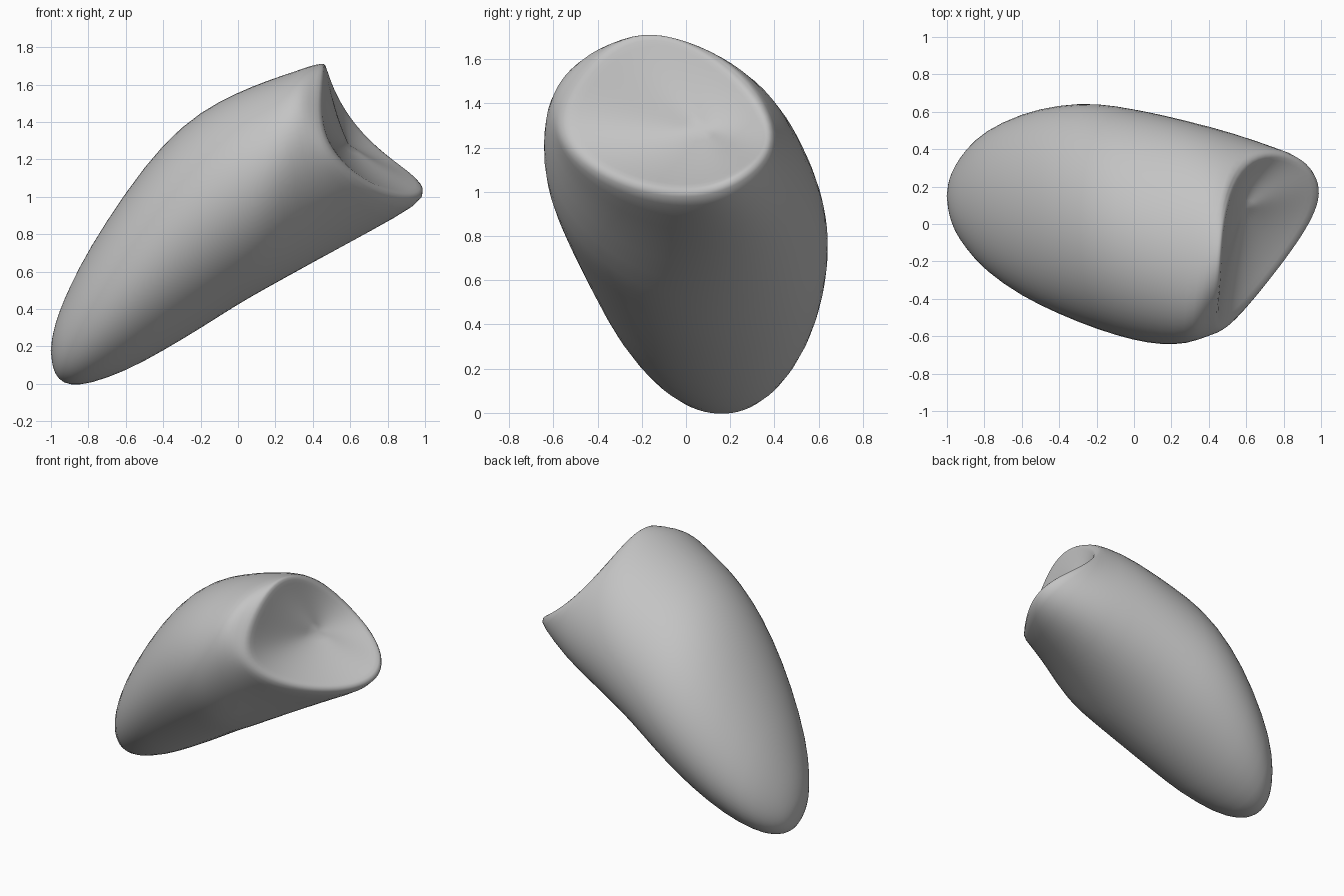
import bpy
import bmesh
from math import cos, sin, pi
from mathutils import Vector

SEGMENTS = 32

cube = bpy.data.objects.get("Cube")
if cube:
    bpy.data.objects.remove(cube, do_unlink=True)


def loop_through(*points):
    """Smooth closed loop through an even number of points, starting at the top."""
    n = len(points)
    loop = []
    for i in range(SEGMENTS):
        p = Vector((0, 0, 0))
        for k, q in enumerate(points):
            t = 2 * pi * (i / SEGMENTS - k / n)
            waves = sum(2 * cos(m * t) for m in range(1, n // 2))
            p += Vector(q) * (1 + waves + cos(n / 2 * t)) / n
        loop.append(p)
    return loop


def upright_slice(x, top, bottom, front, back):
    """Cross-section at x, leaning towards the front as the body rises."""
    mid_y, mid_z = (front + back) / 2, (top + bottom) / 2
    lean = 0.05 * min(1, mid_z)
    return loop_through((x, mid_y - lean, top), (x, front, mid_z + lean),
                        (x, mid_y + lean, bottom), (x, back, mid_z - lean))


# Rounded body: x, top, bottom, front, back
slices = [
    (-0.99, 0.27, 0.08, 0.05, 0.24),
    (-0.96, 0.38, 0.02, -0.04, 0.31),
    (-0.9, 0.52, -0.01, -0.13, 0.4),
    (-0.8, 0.72, -0.005, -0.25, 0.5),
    (-0.6, 1.03, 0.065, -0.39, 0.595),
    (-0.4, 1.29, 0.175, -0.485, 0.64),
    (-0.2, 1.46, 0.295, -0.565, 0.65),
    (0, 1.56, 0.425, -0.625, 0.615),
    (0.15, 1.62, 0.51, -0.648, 0.585),
]
rings = [upright_slice(*s) for s in slices]

# Tilted loops leading to the slanted end
rings.append(loop_through((0.32, -0.1, 1.675), (0.29, -0.64, 1.24),
                          (0.42, 0.05, 0.66), (0.4, 0.52, 1.16)))
rings.append(loop_through((0.42, -0.1, 1.705), (0.39, -0.605, 1.3),
                          (0.7, 0.03, 0.82), (0.64, 0.44, 1.19)))

# Rolled lip, then the rim, each dipping towards the back
rings.append(loop_through(
    (0.45, -0.1, 1.71), (0.42, -0.43, 1.595), (0.43, -0.59, 1.31), (0.63, -0.41, 1.06),
    (0.89, -0.07, 0.95), (0.985, 0.2, 0.99), (0.83, 0.39, 1.16), (0.555, 0.3, 1.47)))
rim = loop_through(
    (0.47, -0.1, 1.71), (0.45, -0.42, 1.59), (0.47, -0.56, 1.33), (0.65, -0.4, 1.11),
    (0.9, -0.07, 1.01), (1.0, 0.19, 1.05), (0.85, 0.36, 1.19), (0.58, 0.28, 1.46))
rings.append(rim)

# Shallow dish inside the rim
dish_centre = Vector((0.59, 0.08, 1.28))
inward = Vector((-0.7, 0, -0.7))
for s in (0.1, 0.25, 0.5, 0.75):
    rings.append([p.lerp(dish_centre, s) + inward * 0.02 * sin(pi * s) for p in rim])

# Skin the loops and close both ends
bm = bmesh.new()
loops = [[bm.verts.new(p) for p in ring] for ring in rings]
for a, b in zip(loops, loops[1:]):
    for i in range(SEGMENTS):
        j = (i + 1) % SEGMENTS
        bm.faces.new((a[i], a[j], b[j], b[i]))
for loop, tip in ((loops[0], (-1.003, 0.15, 0.18)), (loops[-1], dish_centre)):
    pole = bm.verts.new(tip)
    for i in range(SEGMENTS):
        bm.faces.new((loop[i], loop[(i + 1) % SEGMENTS], pole))
bmesh.ops.recalc_face_normals(bm, faces=bm.faces[:])
for face in bm.faces:
    face.smooth = True

mesh = bpy.data.meshes.new("hollow_ended_body")
bm.to_mesh(mesh)
bm.free()
body = bpy.data.objects.new("hollow_ended_body", mesh)
bpy.context.collection.objects.link(body)

subdivision = body.modifiers.new("rounding", "SUBSURF")
subdivision.levels = subdivision.render_levels = 1

# Plain grey
grey = bpy.data.materials.new("light_grey")
grey.use_nodes = True
colour = (0.55, 0.55, 0.55, 1)
grey.diffuse_color = colour
grey.node_tree.nodes["Principled BSDF"].inputs["Base Color"].default_value = colour
mesh.materials.append(grey)
